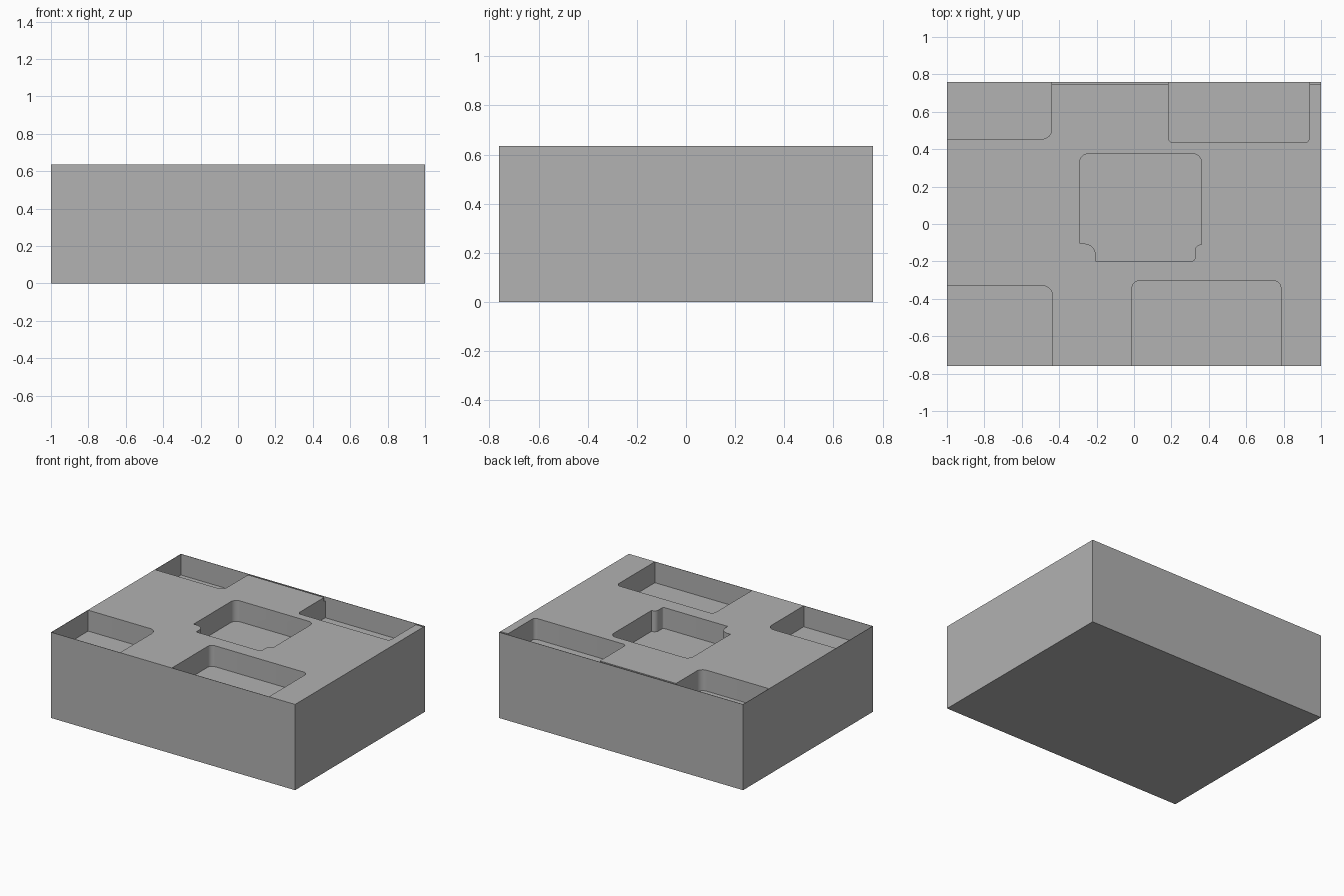
import bpy, bmesh, math
from mathutils import Vector

if "Cube" in bpy.data.objects:
    bpy.data.objects.remove(bpy.data.objects["Cube"], do_unlink=True)

X, Y, H = 1.0, 0.76, 0.635      # half length, half width, height
WX, WY = X - 0.003, Y - 0.003   # inner faces of the thin outer skin
DEPTH = 0.155

grey = bpy.data.materials.new("plain_grey")
grey.use_nodes = True
colour = (0.445, 0.445, 0.445, 1)
grey.diffuse_color = colour
grey.node_tree.nodes["Principled BSDF"].inputs["Base Color"].default_value = colour


def outline(corners, steps=8):
    """Corners are (x, y, fillet radius); returns the rounded loop."""
    pts = []
    for i, (x, y, r) in enumerate(corners):
        p = Vector((x, y))
        if r == 0:
            pts.append(p)
            continue
        u = (Vector(corners[i - 1][:2]) - p).normalized()
        v = (Vector(corners[(i + 1) % len(corners)][:2]) - p).normalized()
        c = p + r * (u + v)
        for k in range(steps + 1):
            a = math.pi / 2 * k / steps
            pts.append(c - r * (v * math.cos(a) + u * math.sin(a)))
    return pts


def prism(name, corners, z0, z1):
    bm = bmesh.new()
    base = bm.faces.new([bm.verts.new((p.x, p.y, z0)) for p in outline(corners)])
    top = bmesh.ops.extrude_face_region(bm, geom=[base])["geom"]
    moved = [g for g in top if isinstance(g, bmesh.types.BMVert)]
    bmesh.ops.translate(bm, vec=(0, 0, z1 - z0), verts=moved)
    bmesh.ops.recalc_face_normals(bm, faces=bm.faces)
    mesh = bpy.data.meshes.new(name)
    bm.to_mesh(mesh)
    bm.free()
    mesh.materials.append(grey)
    obj = bpy.data.objects.new(name, mesh)
    bpy.context.collection.objects.link(obj)
    return obj


def rect(x0, y0, x1, y1, radii=(0, 0, 0, 0)):
    """Counter-clockwise rectangle starting at the low x, low y corner."""
    xy = [(x0, y0), (x1, y0), (x1, y1), (x0, y1)]
    return [(x, y, r) for (x, y), r in zip(xy, radii)]


block = prism("block", rect(-X, -Y, X, Y), 0, H)

# Pockets along the edges, and the shaped centre pocket
centre = [(-0.29, 0.375, 0.045), (-0.29, -0.105, 0), (-0.205, -0.105, 0.06),
          (-0.205, -0.197, 0), (0.325, -0.197, 0.012), (0.325, -0.11, 0.034),
          (0.36, -0.11, 0), (0.36, 0.375, 0.045)]
cuts = [
    ("front_left_pocket", rect(-WX, -WY, -0.435, -0.33, (0, 0, 0.055, 0)), DEPTH),
    ("front_right_pocket", rect(-0.01, -WY, 0.785, -0.305, (0, 0, 0.035, 0.035)), DEPTH),
    ("back_left_pocket", rect(-WX, 0.455, -0.44, WY, (0, 0.05, 0, 0)), DEPTH),
    ("back_right_pocket", rect(0.185, 0.435, 0.937, WY, (0.025, 0.025, 0, 0)), DEPTH),
    ("centre_pocket", centre, DEPTH),
    # Shallow slots along the back edge
    ("back_slot", rect(-0.45, 0.745, 0.195, WY), 0.03),
    ("corner_slot", rect(0.93, 0.745, WX, WY), 0.03),
]

for name, corners, depth in cuts:
    cutter = prism(name + "_cutter", corners, H - depth, H + 0.1)
    cutter.hide_render = True
    mod = block.modifiers.new(name, "BOOLEAN")
    mod.operation = "DIFFERENCE"
    mod.solver = "EXACT"
    mod.object = cutter
    bpy.context.view_layer.update()
    carved = bpy.data.meshes.new_from_object(
        block.evaluated_get(bpy.context.evaluated_depsgraph_get()))
    block.modifiers.clear()
    block.data = carved
    bpy.data.objects.remove(cutter, do_unlink=True)

block.data.name = "block"
bpy.ops.object.select_all(action="DESELECT")
block.select_set(True)
bpy.context.view_layer.objects.active = block
bpy.ops.object.shade_smooth_by_angle(angle=math.radians(30))
